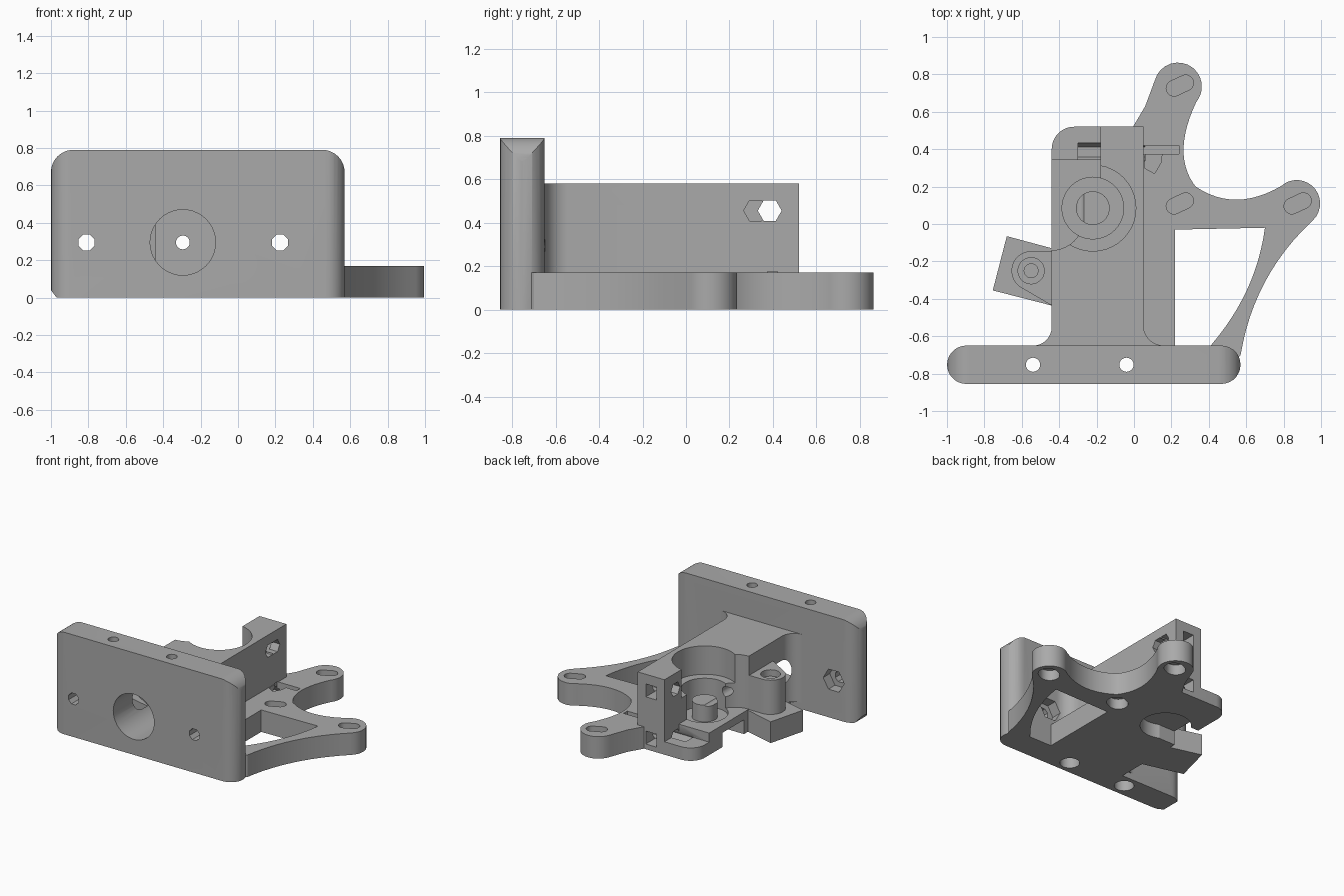
import bpy, bmesh, math
from mathutils import Matrix

if "Cube" in bpy.data.objects:
    bpy.data.objects.remove(bpy.data.objects["Cube"])

grey = bpy.data.materials.new("plain_grey")
grey.use_nodes = True
grey.diffuse_color = (0.4, 0.4, 0.4, 1)
grey.node_tree.nodes["Principled BSDF"].inputs["Base Color"].default_value = (0.4, 0.4, 0.4, 1)

# Rotations that turn a z extrusion to another axis
ALONG = {"z": Matrix.Identity(4),
         "y": Matrix(((1, 0, 0, 0), (0, 0, 1, 0), (0, 1, 0, 0), (0, 0, 0, 1))),
         "x": Matrix(((0, 0, 1, 0), (1, 0, 0, 0), (0, 1, 0, 0), (0, 0, 0, 1)))}


def prism(name, pts, low, high, axis="z"):
    """Extrude a closed 2D outline between two levels along an axis."""
    bm = bmesh.new()
    face = bm.faces.new([bm.verts.new((p[0], p[1], low)) for p in pts])
    ext = bmesh.ops.extrude_face_region(bm, geom=[face])["geom"]
    for v in ext:
        if isinstance(v, bmesh.types.BMVert):
            v.co.z = high
    bm.transform(ALONG[axis])
    bmesh.ops.recalc_face_normals(bm, faces=bm.faces)
    mesh = bpy.data.meshes.new(name)
    bm.to_mesh(mesh)
    bm.free()
    mesh.materials.append(grey)
    obj = bpy.data.objects.new(name, mesh)
    bpy.context.collection.objects.link(obj)
    return obj


def arc(cx, cy, r, a0, a1, n=14):
    angles = [math.radians(a0 + (a1 - a0) * i / n) for i in range(n + 1)]
    return [(cx + r * math.cos(a), cy + r * math.sin(a)) for a in angles]


def bow(p0, mid, p1, n=12):
    """Parabolic curve from p0 to p1 passing through mid."""
    c = [2 * m - (a + b) / 2 for a, m, b in zip(p0, mid, p1)]
    ts = [i / n for i in range(n + 1)]
    return [tuple((1 - t) ** 2 * a + 2 * t * (1 - t) * k + t * t * b
                  for a, k, b in zip(p0, c, p1)) for t in ts]


def rect(x0, y0, x1, y1):
    return [(x0, y0), (x1, y0), (x1, y1), (x0, y1)]


def disc(cx, cy, r, sides=40, turn=0):
    return arc(cx, cy, r, turn, turn + 360, sides)[:-1]


def slot(cx, cy, half, r, angle):
    dx, dy = half * math.cos(math.radians(angle)), half * math.sin(math.radians(angle))
    return (arc(cx + dx, cy + dy, r, angle - 90, angle + 90)
            + arc(cx - dx, cy - dy, r, angle + 90, angle + 270))


def combine(obj, tool, operation):
    mod = obj.modifiers.new("combine", "BOOLEAN")
    mod.operation, mod.object, mod.solver = operation, tool, "EXACT"
    bpy.context.view_layer.objects.active = obj
    bpy.ops.object.modifier_apply(modifier=mod.name)
    bpy.data.objects.remove(tool)


def cut(obj, pts, low, high, axis="z"):
    tool = prism("cutter", pts, low, high, axis)
    tool.hide_render = True
    combine(obj, tool, "DIFFERENCE")


# Base with two mounting arms
outline = [(-0.44, -0.72), (0.55, -0.72)]
outline += bow((0.57, -0.70), (0.70, -0.31), (0.95, 0.013))
outline += arc(0.87, 0.11, 0.125, -45, 120)
outline += bow((0.79, 0.205), (0.55, 0.13), (0.33, 0.20))
outline += bow((0.315, 0.22), (0.265, 0.41), (0.332, 0.65))
outline += arc(0.235, 0.735, 0.128, -35, 165)
outline += [(0.06, 0.63), (-0.005, 0.52)] + arc(-0.32, 0.40, 0.12, 90, 180)
bracket = prism("motor_bracket", outline, 0, 0.17)
cut(bracket, [(0.22, -0.65), (0.22, -0.03)]
    + bow((0.70, -0.02), (0.605, -0.35), (0.41, -0.65)), -0.1, 0.3)
# Step in the rear left corner
cut(bracket, rect(-0.6, 0.345, -0.18, 0.7), 0.10, 0.3)

# Upright body with fillets toward the front plate
body_outline = (arc(-0.54, -0.55, 0.10, -90, 0) + [(-0.44, 0.03), (-0.18, 0.03),
                (-0.18, 0.52), (0.05, 0.52)] + arc(0.16, -0.54, 0.11, 180, 270)
                + [(0.16, -0.70), (-0.54, -0.70)])
body = prism("body", body_outline, 0.05, 0.58)
cut(body, disc(-0.22, 0.085, 0.23), 0.36, 0.7)
cut(body, disc(-0.44, 0.03, 0.17), 0.17, 0.7)
combine(bracket, body, "UNION")

# Front plate: rounded in elevation and in plan
plate = prism("front_plate", [(-0.97, 0), (0.57, 0)] + arc(0.45, 0.67, 0.12, 0, 90)
              + arc(-0.88, 0.67, 0.12, 90, 180) + [(-1, 0.04)], -0.855, -0.65, "y")
combine(plate, prism("plan", arc(0.467, -0.7525, 0.1025, -90, 90)
                     + arc(-0.897, -0.7525, 0.1025, 90, 270), -0.1, 1), "INTERSECT")
combine(bracket, plate, "UNION")

# Pivot block and its boss on the left edge
combine(bracket, prism("pivot_block", [(-0.68, -0.065), (-0.755, -0.355), (-0.42, -0.441),
                                       (-0.42, -0.135)], 0, 0.165), "UNION")
combine(bracket, prism("pivot_boss", arc(-0.55, -0.25, 0.105, 90, 237)
                       + [(-0.42, -0.447), (-0.42, -0.145)], 0.1, 0.43), "UNION")
cut(bracket, disc(-0.55, -0.25, 0.07), 0.38, 0.6)
cut(bracket, disc(-0.55, -0.25, 0.037), 0.05, 0.6)

# Gear bore, lower pocket open to the side, and central post
cut(bracket, disc(-0.22, 0.085, 0.165), 0.14, 0.7)
cut(bracket, disc(-0.22, 0.085, 0.18), -0.1, 0.11)
cut(bracket, rect(-0.6, -0.08, -0.3, 0.18), -0.1, 0.11)
combine(bracket, prism("centre_post", disc(-0.22, 0.085, 0.09), 0.12, 0.27), "UNION")

# Front counterbore and feed channel
cut(bracket, disc(-0.295, 0.295, 0.175), -1, -0.45, "y")
cut(bracket, disc(-0.295, 0.295, 0.037, 20), -1, 0.7, "y")

# Plate bolt holes with hexagon nut pockets behind
for x in (-0.81, 0.225):
    cut(bracket, disc(x, 0.295, 0.046, 8, 22.5), -1, -0.5, "y")
    cut(bracket, disc(x, 0.295, 0.09, 6), -0.73, -0.5, "y")

# Vertical holes through the plate, wider underneath
for x in (-0.54, -0.04):
    cut(bracket, disc(x, -0.7525, 0.038, 20), -0.1, 1)
    cut(bracket, disc(x, -0.7525, 0.07, 28), -0.1, 0.1)

# Arm slots with round pockets underneath
for x, y in ((0.245, 0.74), (0.245, 0.11), (0.875, 0.11)):
    cut(bracket, slot(x, y, 0.034, 0.042, 25), 0.09, 0.3)
    cut(bracket, slot(x, y, 0.015, 0.07, 25), -0.1, 0.08)

# Rear column: cross holes and nut windows
for z in (0.455, 0.09):
    cut(bracket, disc(0.385, z, 0.055, 6), -0.3, 0.06, "x")
    cut(bracket, rect(-0.11, z - 0.05, -0.02, z + 0.05), 0.40, 0.7, "y")
cut(bracket, disc(0.32, 0.455, 0.055, 6), 0.0, 0.2, "x")

# Screw relief groove in the base
cut(bracket, rect(0.04, 0.375, 0.24, 0.42), 0.05, 0.17 + 0.005)
cut(bracket, [(0.055, 0.30), (0.11, 0.27), (0.145, 0.33), (0.15, 0.38), (0.055, 0.38)], 0.1, 0.175)

bpy.ops.object.select_all(action="DESELECT")
bracket.select_set(True)
bpy.context.view_layer.objects.active = bracket
bpy.ops.object.shade_smooth_by_angle(angle=math.radians(30))
